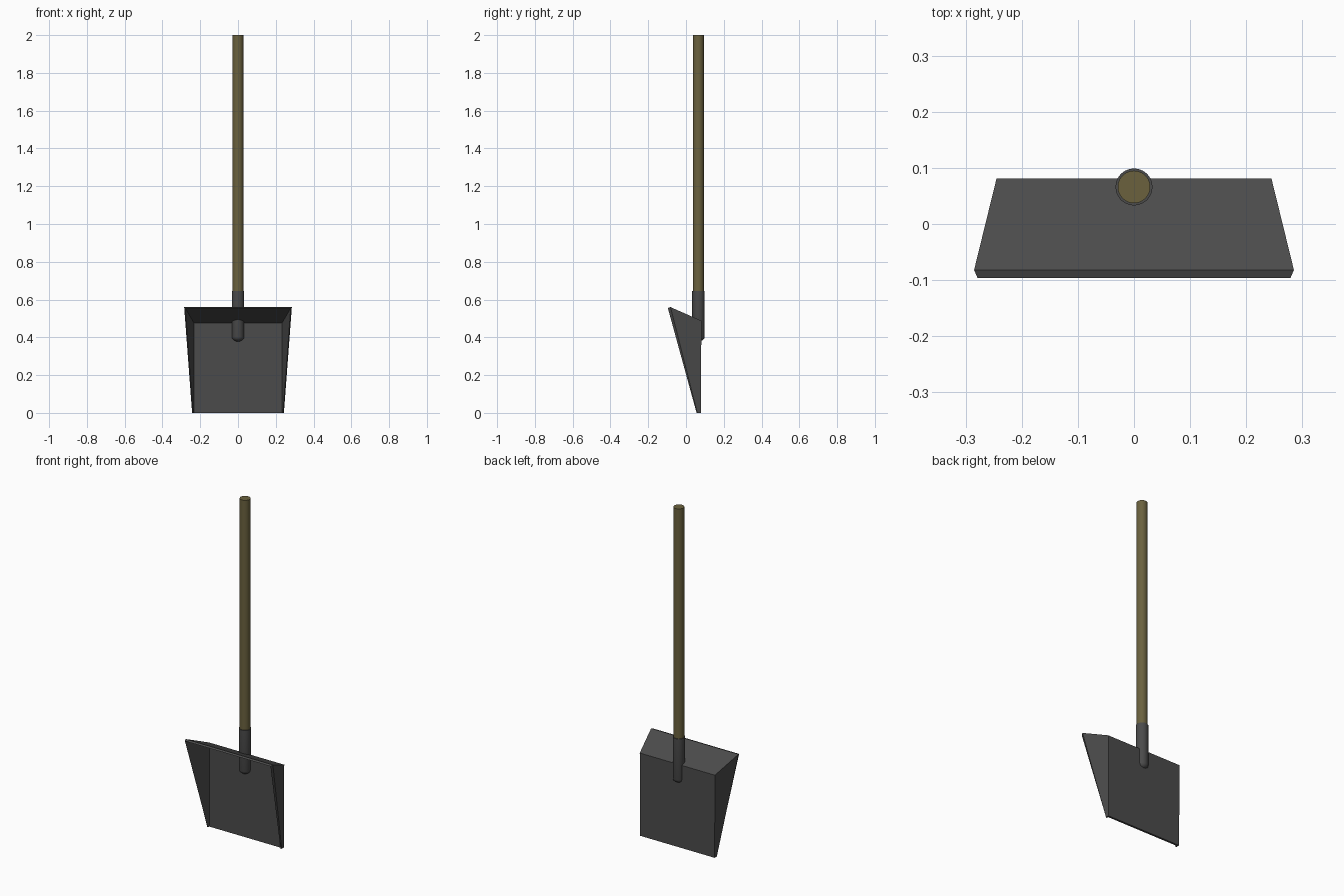
import bpy, bmesh, math

if "Cube" in bpy.data.objects:
    bpy.data.objects.remove(bpy.data.objects["Cube"])


def material(name, rgb):
    m = bpy.data.materials.new(name)
    m.diffuse_color = (*rgb, 1)
    m.use_nodes = True
    m.node_tree.nodes["Principled BSDF"].inputs["Base Color"].default_value = m.diffuse_color
    return m


metal = material("dark steel", (0.070, 0.070, 0.070))
wood = material("olive wood", (0.145, 0.120, 0.048))


def add_object(name, bm, mat, smooth=False):
    bmesh.ops.recalc_face_normals(bm, faces=bm.faces)
    me = bpy.data.meshes.new(name)
    bm.to_mesh(me)
    bm.free()
    me.materials.append(mat)
    ob = bpy.data.objects.new(name, me)
    bpy.context.collection.objects.link(ob)
    if smooth:
        bpy.ops.object.select_all(action='DESELECT')
        ob.select_set(True)
        bpy.context.view_layer.objects.active = ob
        bpy.ops.object.shade_smooth_by_angle(angle=math.radians(35))
    return ob


def turned(name, profile, mat, y, n=24):
    """Capped round part from (radius, z) rings around a vertical axis."""
    bm = bmesh.new()
    rings = [[bm.verts.new((r * math.cos(2 * math.pi * i / n),
                            y + r * math.sin(2 * math.pi * i / n), z))
              for i in range(n)] for r, z in profile]
    for a, b in zip(rings, rings[1:]):
        for i in range(n):
            j = (i + 1) % n
            bm.faces.new((a[i], a[j], b[j], b[i]))
    bm.faces.new(rings[0][::-1])
    bm.faces.new(rings[-1])
    return add_object(name, bm, mat, True)


# Scoop: outer and inner shell, mirrored across x, joined by rims
outer = [(.243, .080, 0), (.245, .081, .488), (.285, -.082, .560), (.243, .060, 0)]
inner = [(.234, .068, 0), (.234, .068, .477), (.279, -.096, .555), (.238, .056, 0)]
bm = bmesh.new()


def both_sides(points):
    return [[bm.verts.new((s * x, y, z)) for x, y, z in points] for s in (1, -1)]


shells = (both_sides(outer), both_sides(inner))
for right, left in shells:
    bm.faces.new((right[0], right[1], left[1], left[0]))   # back
    bm.faces.new((right[1], right[2], left[2], left[1]))   # sloped top
    for p in (right, left):
        bm.faces.new(p)                                    # side wall
(oR, oL), (iR, iL) = shells
for o, i in ((oR, iR), (oL, iL)):
    bm.faces.new((o[2], o[3], i[3], i[2]))                 # side rim
    bm.faces.new((o[3], o[0], i[0], i[3]))                 # foot of side wall
for k in (0, 2):
    bm.faces.new((oR[k], oL[k], iL[k], iR[k]))             # bottom edge, front lip
add_object("scoop", bm, metal)

# Socket with a rounded lower end, and the long handle
turned("socket", [(.010, .379), (.021, .384), (.030, .392), (.033, .402), (.033, .645)],
       metal, .066)
turned("handle", [(.029, .60), (.029, 2.0)], wood, .066)
